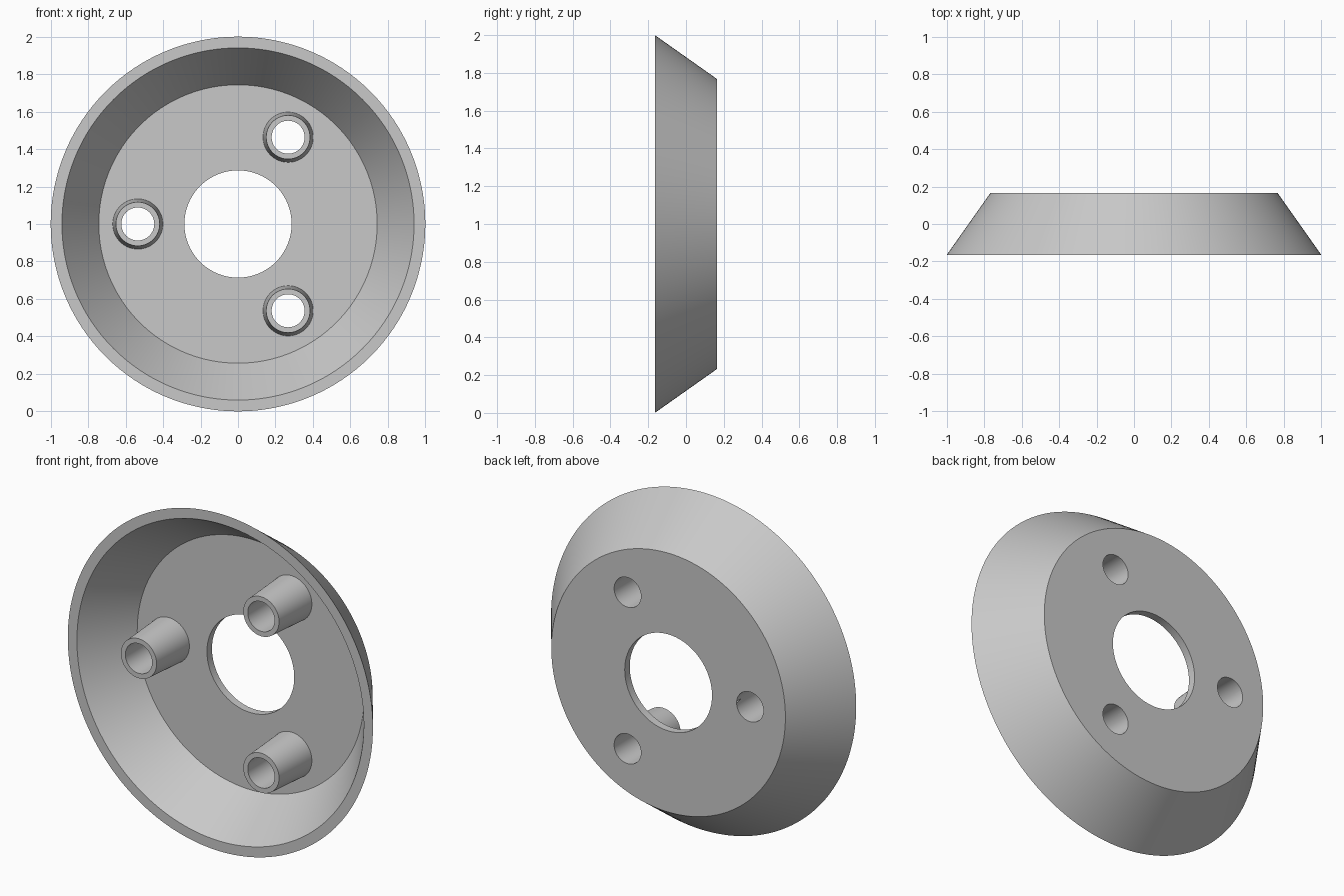
import bpy
import bmesh
from math import sin, cos, tau, radians

if "Cube" in bpy.data.objects:
    bpy.data.objects.remove(bpy.data.objects["Cube"], do_unlink=True)

FRONT, FLOOR, BACK = -0.165, 0.118, 0.165
BORE = 0.088
POST_RING = 0.535
CENTRE_Z = 1.0

grey = bpy.data.materials.new("plain grey")
grey.use_nodes = True
colour = (0.58, 0.58, 0.58, 1)
grey.diffuse_color = colour
grey.node_tree.nodes["Principled BSDF"].inputs["Base Color"].default_value = colour


def lathe(name, profile, x=0, z=CENTRE_Z, segments=128):
    """Spin a closed (radius, y) profile around an axis parallel to y."""
    bm = bmesh.new()
    rings = []
    for i in range(segments):
        a = tau * i / segments
        rings.append([bm.verts.new((r * cos(a), y, r * sin(a))) for r, y in profile])
    n = len(profile)
    for i, ring in enumerate(rings):
        following = rings[(i + 1) % segments]
        for j in range(n):
            k = (j + 1) % n
            bm.faces.new((ring[j], ring[k], following[k], following[j]))
    bmesh.ops.recalc_face_normals(bm, faces=bm.faces)
    mesh = bpy.data.meshes.new(name)
    bm.to_mesh(mesh)
    bm.free()
    mesh.materials.append(grey)
    obj = bpy.data.objects.new(name, mesh)
    obj.location = (x, 0, z)
    bpy.context.collection.objects.link(obj)
    return obj


def smooth(obj):
    bpy.ops.object.select_all(action="DESELECT")
    obj.select_set(True)
    bpy.context.view_layer.objects.active = obj
    bpy.ops.object.shade_smooth_by_angle(angle=radians(30))


# Flared dish with a flat floor and a central opening
dish = lathe("dish", [(0.286, BACK), (0.767, BACK), (1.0, FRONT),
                      (0.94, FRONT), (0.743, FLOOR), (0.286, FLOOR)], segments=192)

# Three tapered hollow posts, level with the rim, and a bore behind each
cutters = []
posts = []
for i in range(3):
    a = tau * i / 3 + tau / 6
    x, z = POST_RING * cos(a), CENTRE_Z + POST_RING * sin(a)
    posts.append(lathe(f"post_{i + 1}", [(0.134, FLOOR), (0.117, FRONT),
                                         (BORE, FRONT), (BORE, FLOOR)], x, z, 64))
    bpy.ops.mesh.primitive_cylinder_add(vertices=64, radius=BORE, depth=0.3,
                                        location=(x, BACK, z),
                                        rotation=(radians(90), 0, 0))
    cutter = bpy.context.object
    cutter.name = f"bore_cutter_{i + 1}"
    cutter.data.materials.append(grey)
    cutter.hide_render = True
    cutters.append(cutter)
    cut = dish.modifiers.new("bore", "BOOLEAN")
    cut.operation = "DIFFERENCE"
    cut.solver = "EXACT"
    cut.object = cutter

# Bake the bores, then discard the cutters
bpy.context.view_layer.update()
evaluated = dish.evaluated_get(bpy.context.evaluated_depsgraph_get())
baked = bpy.data.meshes.new_from_object(evaluated)
dish.modifiers.clear()
dish.data = baked
for cutter in cutters:
    bpy.data.objects.remove(cutter, do_unlink=True)

for obj in [dish] + posts:
    smooth(obj)
